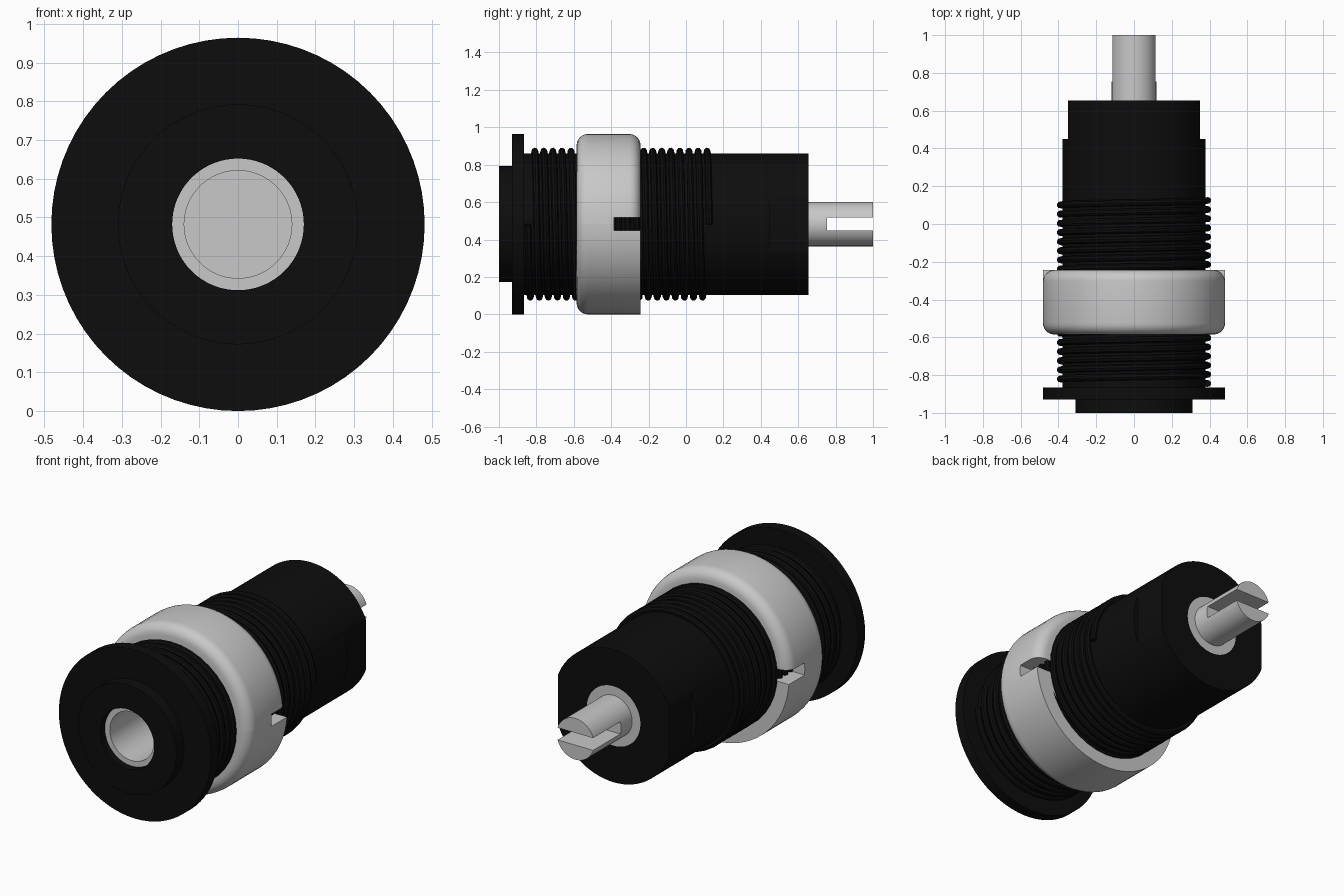
import bpy, bmesh
from math import pi, cos, sin, radians

AXIS_Z = 0.482   # height of the centre line, which runs along y

if "Cube" in bpy.data.objects:
    bpy.data.objects.remove(bpy.data.objects["Cube"])


def material(name, rgb, rough):
    m = bpy.data.materials.new(name)
    m.use_nodes = True
    color = (*rgb, 1)
    m.diffuse_color = color
    bsdf = m.node_tree.nodes["Principled BSDF"]
    bsdf.inputs["Base Color"].default_value = color
    bsdf.inputs["Roughness"].default_value = rough
    return m


black = material("black plastic", (0.004, 0.004, 0.004), 0.6)
grey = material("light grey metal", (0.58, 0.58, 0.58), 0.5)


def activate(obj):
    bpy.ops.object.select_all(action='DESELECT')
    obj.select_set(True)
    bpy.context.view_layer.objects.active = obj


def lathe(name, profile, mat, start=0.0, sweep=2 * pi, segments=72):
    """Revolve a closed (radius, y) outline about the centre line."""
    bm = bmesh.new()
    full = sweep > 6
    count = segments if full else segments + 1
    rings = []
    for i in range(count):
        a = start + sweep * i / segments
        rings.append([bm.verts.new((r * cos(a), y, r * sin(a))) for r, y in profile])
    n = len(profile)
    for i in range(segments):
        p, q = rings[i], rings[(i + 1) % count]
        for j in range(n):
            k = (j + 1) % n
            if profile[j][0] or profile[k][0]:
                bm.faces.new((p[j], p[k], q[k], q[j]))
    if not full:
        bm.faces.new(rings[0])
        bm.faces.new(rings[-1])
    bmesh.ops.remove_doubles(bm, verts=bm.verts, dist=1e-5)
    bmesh.ops.dissolve_degenerate(bm, edges=bm.edges, dist=1e-6)
    bmesh.ops.recalc_face_normals(bm, faces=bm.faces)
    mesh = bpy.data.meshes.new(name)
    bm.to_mesh(mesh)
    bm.free()
    obj = bpy.data.objects.new(name, mesh)
    obj.location.z = AXIS_Z
    mesh.materials.append(mat)
    bpy.context.collection.objects.link(obj)
    return obj


def cut_box(obj, center, size):
    """Subtract a box, with its centre given relative to the centre line."""
    x, y, z = center
    bpy.ops.mesh.primitive_cube_add(size=1, location=(x, y, z + AXIS_Z))
    cutter = bpy.context.object
    cutter.scale = size
    cutter.hide_render = True
    cutter.data.materials.append(obj.data.materials[0])
    mod = obj.modifiers.new("cut", 'BOOLEAN')
    mod.object = cutter
    mod.operation = 'DIFFERENCE'
    mod.solver = 'EXACT'
    activate(obj)
    bpy.ops.object.modifier_apply(modifier=mod.name)
    bpy.data.objects.remove(cutter)


def smooth(obj):
    activate(obj)
    bpy.ops.object.shade_smooth_by_angle(angle=radians(30))


def fillet(r, y, size, first):
    """Quarter-round corner points centred at (r, y)."""
    return [(r + size * cos(first + i * pi / 12), y + size * sin(first + i * pi / 12))
            for i in range(7)]


# Plastic body with front collar, flange and two rear flats
body = lathe("body", [(0.17, -1), (0.31, -1), (0.31, -0.93), (0.482, -0.93),
                      (0.482, -0.865), (0.379, -0.865), (0.379, 0.655), (0.17, 0.655)], black)
for side in (-1, 1):
    cut_box(body, (side * 0.45, 0.6, 0), (0.2, 0.3, 1))
smooth(body)

# Metal contact: recessed front socket and slotted rear solder pin
contact = lathe("contact", [(0, -0.2), (0.139, -0.2), (0.139, -0.96), (0.17, -0.96),
                            (0.17, 0.655), (0.118, 0.655), (0.118, 1), (0, 1)], grey)
cut_box(contact, (0, 0.905, 0), (0.5, 0.3, 0.07))
smooth(contact)

# Nut: upper half rounded at both ends, lower half square at the back
FRONT, BACK, OUTER, INNER, ROUND = -0.585, -0.243, 0.482, 0.385, 0.06
front_round = fillet(OUTER - ROUND, FRONT + ROUND, ROUND, -pi / 2)
back_round = fillet(OUTER - ROUND, BACK - ROUND, ROUND, 0)
for name, start, back in (("nut_upper", 0, back_round), ("nut_lower", pi, [(OUTER, BACK)])):
    half = lathe(name, [(INNER, FRONT)] + front_round + back + [(INNER, BACK)],
                 grey, start, pi, 36)
    cut_box(half, (0, BACK, 0), (2, 0.284, 0.07))
    smooth(half)

# Screw thread: round bead wound along the body
TURNS, STEPS, RADIUS, Y0, Y1 = 20, 40, 0.391, -0.845, 0.125
curve = bpy.data.curves.new("thread", 'CURVE')
curve.dimensions = '3D'
curve.bevel_depth = 0.018
curve.bevel_resolution = 2
curve.use_fill_caps = True
spline = curve.splines.new('POLY')
total = TURNS * STEPS
spline.points.add(total)
for i, p in enumerate(spline.points):
    a = 2 * pi * i / STEPS
    p.co = (RADIUS * cos(a), Y0 + (Y1 - Y0) * i / total, -RADIUS * sin(a), 1)
curve.materials.append(black)
thread = bpy.data.objects.new("thread", curve)
thread.location.z = AXIS_Z
bpy.context.collection.objects.link(thread)
activate(thread)
bpy.ops.object.convert(target='MESH')
smooth(bpy.context.object)
